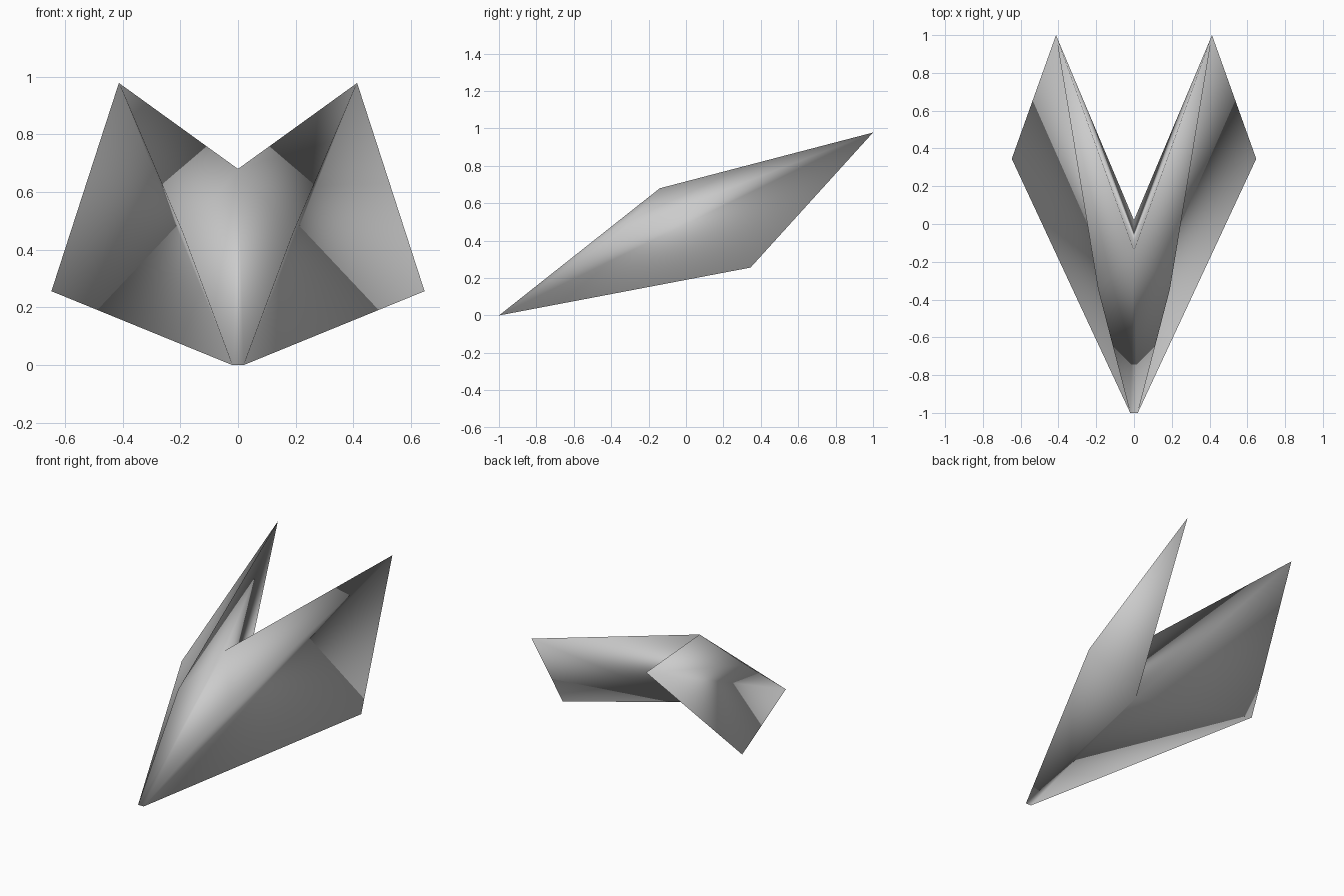
import bpy
import bmesh

# Remove the default object
cube = bpy.data.objects.get("Cube")
if cube:
    bpy.data.objects.remove(cube, do_unlink=True)

# Single grey surface
grey = bpy.data.materials.new("plain_grey")
grey.use_nodes = True
colour = (0.6, 0.6, 0.6, 1)
grey.diffuse_color = colour
grey.node_tree.nodes["Principled BSDF"].inputs["Base Color"].default_value = colour

bm = bmesh.new()

# Points on the centre plane
crest = bm.verts.new((0, -0.14, 0.68))
notch = bm.verts.new((0, 0.02, 0.30))


def add_side(side):
    """Add one swept wing and return its nose point."""
    nose = bm.verts.new((side * 0.02, -1, 0))
    ridge = bm.verts.new((side * 0.19, -0.345, 0.455))
    tip = bm.verts.new((side * 0.413, 1, 0.978))
    outer = bm.verts.new((side * 0.647, 0.345, 0.256))
    triangles = [
        (nose, ridge, crest),   # front of the body
        (crest, ridge, tip),    # top of the wing
        (nose, tip, ridge),     # flank under the ridge
        (nose, outer, tip),     # outer wing
        (outer, notch, tip),    # back of the wing
        (nose, notch, outer),   # underside
        (crest, tip, notch),    # inner wall of the notch
    ]
    for tri in triangles:
        bm.faces.new(tri)
    return nose


left_nose = add_side(1)
right_nose = add_side(-1)

# Narrow strips joining the two halves
bm.faces.new((right_nose, left_nose, crest))
bm.faces.new((left_nose, right_nose, notch))
bmesh.ops.recalc_face_normals(bm, faces=bm.faces)

mesh = bpy.data.meshes.new("swept_body")
bm.to_mesh(mesh)
bm.free()
mesh.materials.append(grey)
mesh.shade_smooth()

body = bpy.data.objects.new("swept_body", mesh)
bpy.context.collection.objects.link(body)
